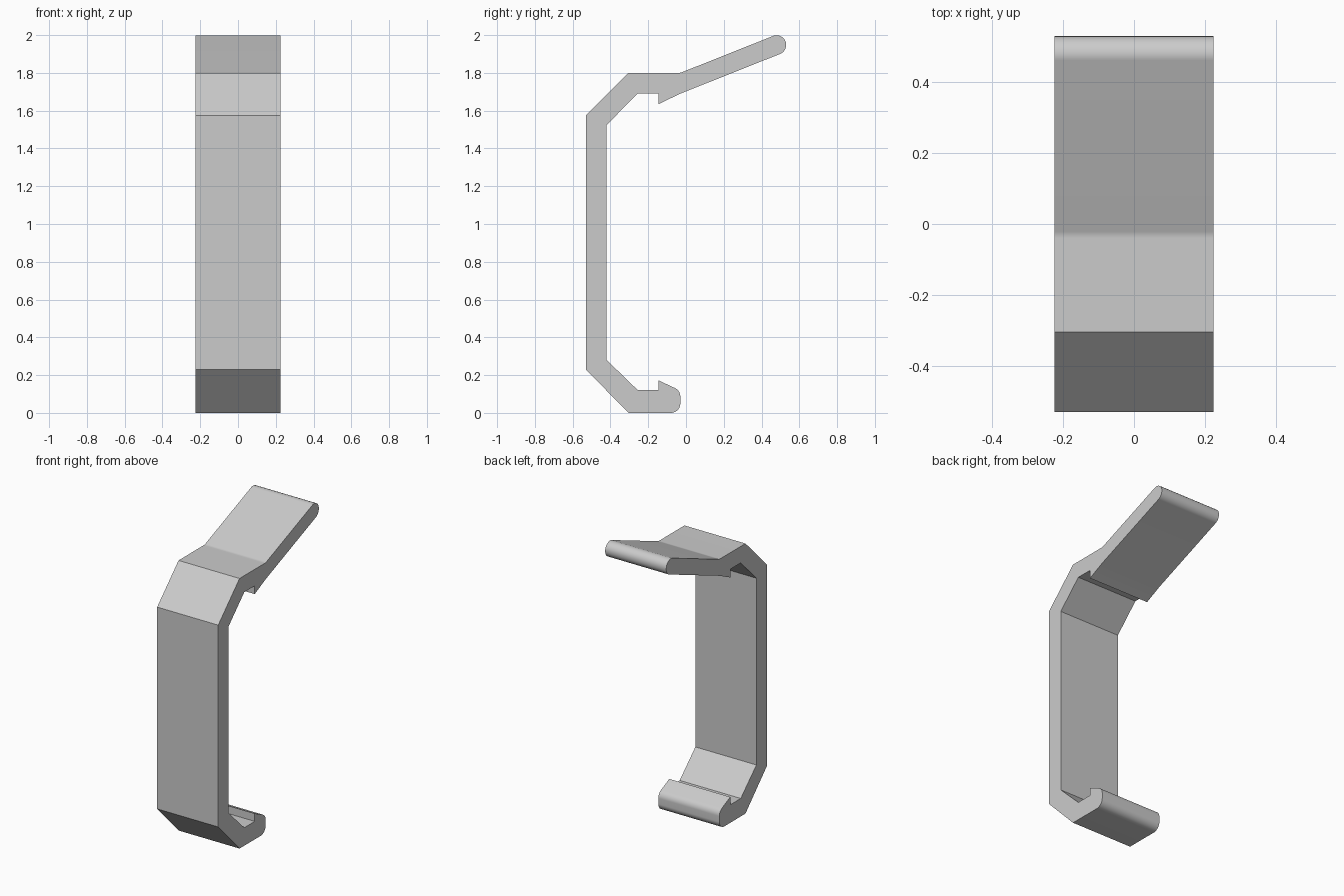
import bpy, bmesh, math
from mathutils import Vector

cube = bpy.data.objects.get("Cube")
if cube:
    bpy.data.objects.remove(cube, do_unlink=True)

WIDTH = 0.45
ROUND = 0.05
STEPS = 10

# Side profile of the clip: (y, z, corner radius)
profile = [
    (-0.53, 0.23, 0), (-0.53, 1.575, 0), (-0.305, 1.80, 0),   # outer back plate
    (-0.03, 1.80, ROUND),                                     # bend into the lever
    (0.53, 2.023, ROUND), (0.53, 1.913, ROUND),               # rounded lever tip
    (-0.03, 1.69, 0), (-0.145, 1.635, 0), (-0.145, 1.69, 0),  # upper tooth
    (-0.255, 1.69, 0), (-0.42, 1.525, 0),                     # inner back plate
    (-0.42, 0.28, 0), (-0.255, 0.12, 0),
    (-0.145, 0.12, 0), (-0.145, 0.172, 0),                    # lower tooth
    (-0.03, 0.118, ROUND), (-0.03, 0, ROUND),                 # rounded lower hook
    (-0.305, 0, 0),
]


def fillet(before, corner, after, radius):
    """Replace a corner with points on a tangent arc."""
    a, b = (before - corner).normalized(), (after - corner).normalized()
    half = math.acos(a.dot(b)) / 2
    centre = corner + (a + b).normalized() * radius / math.sin(half)
    reach = radius / math.tan(half)
    start, end = corner + a * reach - centre, corner + b * reach - centre
    return [centre + start.lerp(end, i / STEPS).normalized() * radius
            for i in range(STEPS + 1)]


corners = [Vector((y, z)) for y, z, r in profile]
outline = []
for i, (y, z, r) in enumerate(profile):
    if r:
        outline += fillet(corners[i - 1], corners[i], corners[(i + 1) % len(corners)], r)
    else:
        outline.append(corners[i])

# Sweep the profile across the width
bm = bmesh.new()
side = bm.faces.new([bm.verts.new((-WIDTH / 2, p.x, p.y)) for p in outline])
swept = bmesh.ops.extrude_face_region(bm, geom=[side], use_keep_orig=True)
verts = [g for g in swept["geom"] if isinstance(g, bmesh.types.BMVert)]
bmesh.ops.translate(bm, vec=(WIDTH, 0, 0), verts=verts)
bmesh.ops.recalc_face_normals(bm, faces=bm.faces)
mesh = bpy.data.meshes.new("clip_body")
bm.to_mesh(mesh)
bm.free()

# Plain grey material
grey = bpy.data.materials.new("grey")
grey.use_nodes = True
colour = (0.6, 0.6, 0.6, 1)
grey.diffuse_color = colour
grey.node_tree.nodes["Principled BSDF"].inputs["Base Color"].default_value = colour
mesh.materials.append(grey)

clip = bpy.data.objects.new("clip_body", mesh)
bpy.context.collection.objects.link(clip)
bpy.ops.object.select_all(action="DESELECT")
clip.select_set(True)
bpy.context.view_layer.objects.active = clip
bpy.ops.object.shade_smooth_by_angle(angle=math.radians(20))
